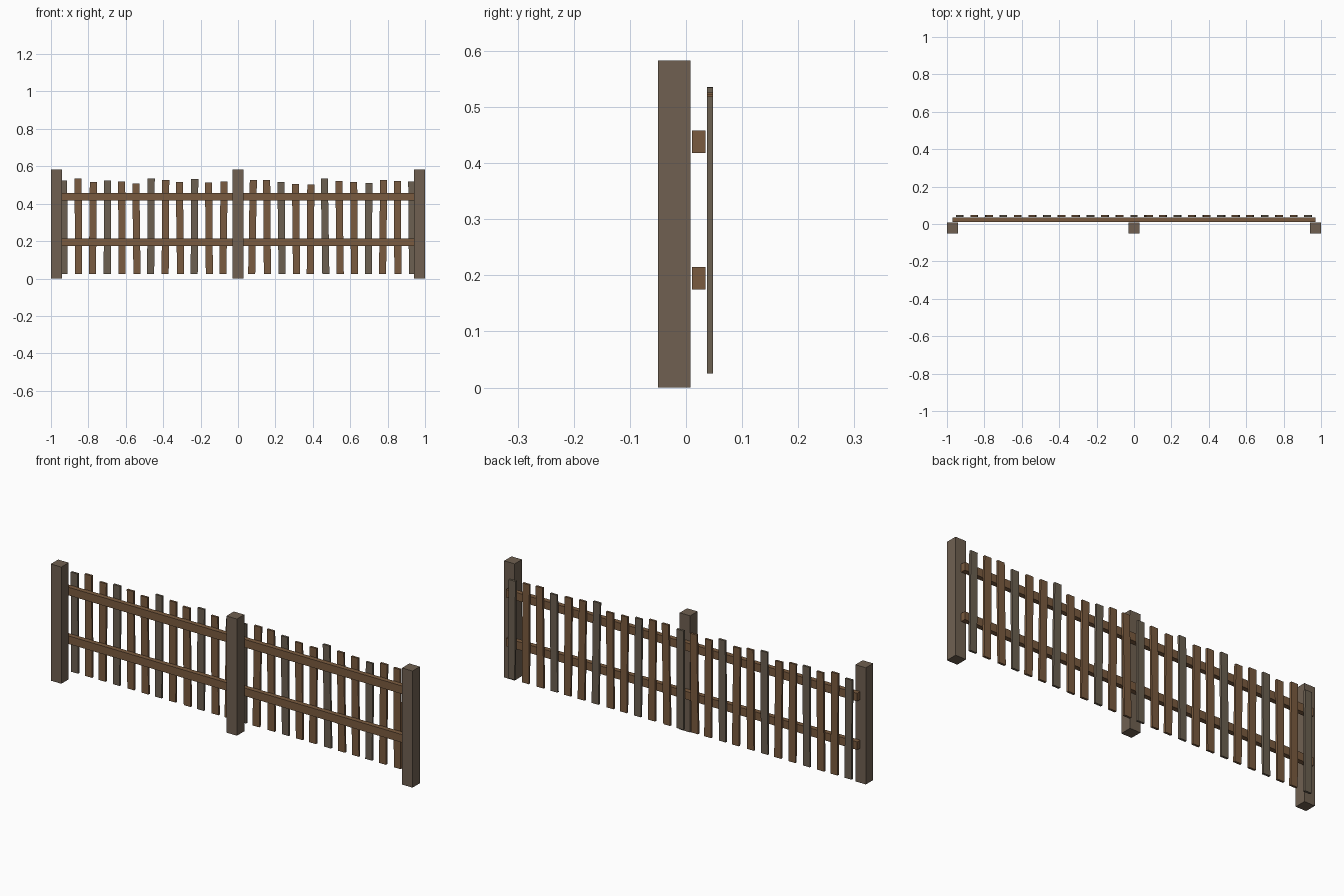
import bpy

cube = bpy.data.objects.get("Cube")
if cube:
    bpy.data.objects.remove(cube, do_unlink=True)


def material(name, rgb):
    mat = bpy.data.materials.new(name)
    mat.use_nodes = True
    mat.diffuse_color = (*rgb, 1)
    mat.node_tree.nodes["Principled BSDF"].inputs["Base Color"].default_value = (*rgb, 1)
    return mat


POST_WOOD = material("weathered post wood", (0.16, 0.118, 0.083))
BROWN_WOOD = material("brown wood", (0.195, 0.105, 0.05))
GREY_WOOD = material("grey wood", (0.15, 0.118, 0.083))


def board(name, x, y, z, mat, lean=0):
    """Box between (min, max) pairs; lean shifts the top sideways, keeping the ends level."""
    verts = [(px + (lean if pz == z[1] else 0), py, pz) for px in x for py in y for pz in z]
    faces = [(0, 1, 3, 2), (4, 6, 7, 5), (0, 4, 5, 1), (2, 3, 7, 6), (0, 2, 6, 4), (1, 5, 7, 3)]
    mesh = bpy.data.meshes.new(name)
    mesh.from_pydata(verts, [], faces)
    mesh.materials.append(mat)
    obj = bpy.data.objects.new(name, mesh)
    bpy.context.collection.objects.link(obj)
    return obj


# Square posts at both ends and the middle
for name, x in (("right_post", -0.971), ("middle_post", 0), ("left_post", 0.971)):
    board(name, (x - 0.029, x + 0.029), (-0.05, 0.008), (0, 0.583), POST_WOOD)

# Two rails behind the posts
for name, z in (("lower_rail", 0.175), ("upper_rail", 0.418)):
    board(name, (-0.971, 0.971), (0.011, 0.035), (z, z + 0.04), BROWN_WOOD)

# Uneven pickets behind the rails: top height and lean in thousandths
tops = [523, 534, 516, 524, 518, 508, 536, 526, 516, 532, 513, 519, 520,
        527, 527, 516, 506, 503, 535, 521, 516, 511, 526, 522, 519]
leans = [-3, -3, 5, 2, -3, -6, 3, 3, -7, 3, -4, 7, 0,
         9, -4, -6, -5, 3, -8, -7, -5, 3, 6, -3, -4]
spacing = 1.862 / (len(tops) - 1)
for i, (top, lean) in enumerate(zip(tops, leans)):
    x = -0.931 + i * spacing - lean / 2000
    board(f"picket_{i + 1}", (x - 0.019, x + 0.019), (0.037, 0.048), (0.025, top / 1000),
          BROWN_WOOD if i % 3 else GREY_WOOD, lean / 1000)
